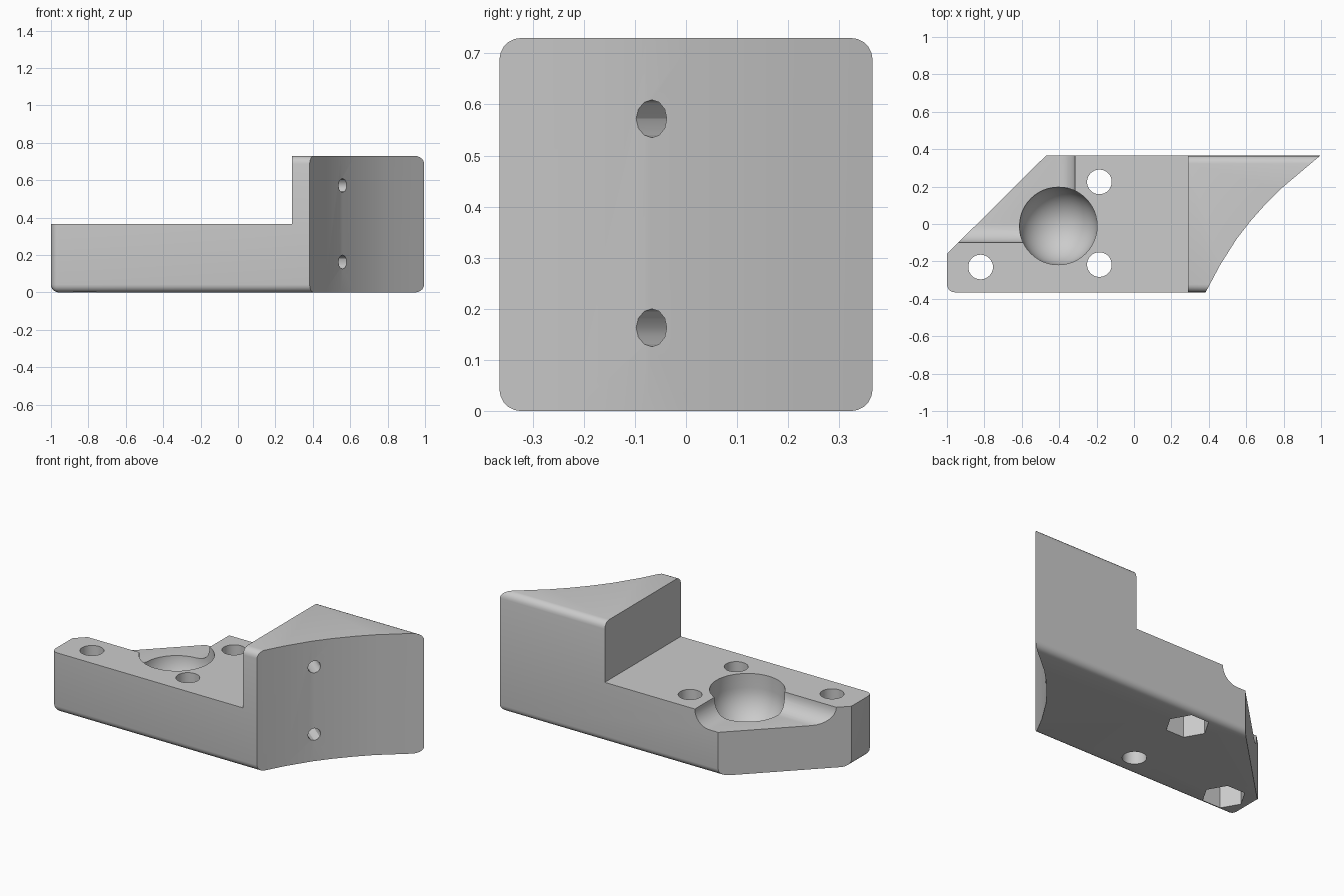
import bpy, bmesh, math
from mathutils import Vector, Matrix

if "Cube" in bpy.data.objects:
    bpy.data.objects.remove(bpy.data.objects["Cube"])

W = 0.365          # half depth, also height of the low block
H = 0.73           # tower height


def add_object(name, bm):
    bmesh.ops.recalc_face_normals(bm, faces=bm.faces[:])
    mesh = bpy.data.meshes.new(name)
    bm.to_mesh(mesh)
    bm.free()
    obj = bpy.data.objects.new(name, mesh)
    bpy.context.collection.objects.link(obj)
    return obj


def prism(points, direction):
    """Extrude a closed outline along a vector."""
    bm = bmesh.new()
    face = bm.faces.new([bm.verts.new(p) for p in points])
    ext = bmesh.ops.extrude_face_region(bm, geom=[face])
    verts = [v for v in ext["geom"] if isinstance(v, bmesh.types.BMVert)]
    bmesh.ops.translate(bm, verts=verts, vec=direction)
    bmesh.ops.recalc_face_normals(bm, faces=bm.faces[:])
    return bm


def round_edges(bm, test, radius, segments):
    edges = [e for e in bm.edges if test(e.verts[0].co, e.verts[1].co)]
    bmesh.ops.bevel(bm, geom=edges, offset=radius, offset_type='OFFSET',
                    segments=segments, profile=0.5, affect='EDGES',
                    clamp_overlap=False)


def rod(name, start, end, radius, sides):
    a, b = Vector(start), Vector(end)
    bm = bmesh.new()
    rot = (b - a).to_track_quat('Z', 'Y').to_matrix().to_4x4()
    bmesh.ops.create_cone(bm, cap_ends=True, segments=sides, radius1=radius,
                          radius2=radius, depth=(b - a).length,
                          matrix=Matrix.Translation((a + b) / 2) @ rot)
    return add_object(name, bm)


# L-shaped body with rounded long edges and rounded end edges
outline = [(-1, 0), (1.2, 0), (1.2, H), (0.29, H), (0.29, W), (-1, W)]
bm = prism([(x, -W, z) for x, z in outline], (0, 2 * W, 0))


def is_rounded(a, b):
    def both(i, v):
        return abs(a[i] - v) < 1e-4 and abs(b[i] - v) < 1e-4
    side = both(1, -W) or both(1, W)
    return ((side and (both(2, 0) or both(2, H)))
            or (both(0, -1) and (both(2, 0) or both(1, -W))))


round_edges(bm, is_rounded, 0.042, 5)
body = add_object("bracket_body", bm)

cutters = []

# Slanted left end
cutters.append(add_object("slant_cutter", prism(
    [(-1.2, -0.358, -0.1), (-0.27, 0.565, -0.1), (-1.2, 0.565, -0.1)], (0, 0, 1))))

# Hollow curved right face
curve = [(0.31, -0.495), (0.383, -W), (0.46, -0.22), (0.55, -0.078), (0.625, 0.018),
         (0.705, 0.108), (0.785, 0.188), (0.995, W), (1.11, 0.455),
         (1.5, 0.455), (1.5, -0.495)]
cutters.append(add_object("hollow_face_cutter", prism(
    [(x, y, -0.1) for x, y in curve], (0, 0, 1))))

# Shallow corner pocket with rounded lower edges
bm = prism([(-1.3, -0.1, 0.265), (-0.315, -0.1, 0.265),
            (-0.315, 0.6, 0.265), (-1.3, 0.6, 0.265)], (0, 0, 0.3))
round_edges(bm, lambda a, b: max(a.z, b.z) < 0.27 and
            (max(a.y, b.y) < 0 or min(a.x, b.x) > -0.4), 0.099, 8)
cutters.append(add_object("pocket_cutter", bm))

# Ball seat: half ball below, straight wall above
SEAT = (-0.405, -0.01, 0.28)
bm = bmesh.new()
bmesh.ops.create_uvsphere(bm, u_segments=48, v_segments=24, radius=0.208,
                          matrix=Matrix.Translation(SEAT))
for v in bm.verts:
    if v.co.z > SEAT[2] + 0.001:
        flat = Vector((v.co.x - SEAT[0], v.co.y - SEAT[1]))
        if flat.length > 0.02:
            flat = flat.normalized() * 0.208
            v.co.x, v.co.y = SEAT[0] + flat.x, SEAT[1] + flat.y
        v.co.z += 0.2
cutters.append(add_object("ball_seat_cutter", bm))

# Vertical bolt holes, two of them with nut recesses underneath
for i, (x, y, nut) in enumerate([(-0.82, -0.23, True), (-0.185, 0.225, True),
                                 (-0.185, -0.217, False)]):
    cutters.append(rod(f"bolt_hole_cutter_{i}", (x, y, -0.1), (x, y, 0.5), 0.066, 32))
    if nut:
        hexagon = [(x + 0.12 * math.cos(k * math.pi / 3),
                    y + 0.12 * math.sin(k * math.pi / 3), -0.1) for k in range(6)]
        cutters.append(add_object(f"nut_recess_cutter_{i}", prism(hexagon, (0, 0, 0.23))))

# Screw holes square to the hollow face
n = Vector((0.78, -0.63, 0)).normalized()
for i, z in enumerate((0.163, 0.572)):
    c = Vector((0.56, -0.068, z))
    cutters.append(rod(f"screw_hole_cutter_{i}", c - n * 0.2, c + n * 0.15, 0.037, 12))

# Apply the cuts
bpy.context.view_layer.objects.active = body
for c in cutters:
    c.hide_render = True
    mod = body.modifiers.new(c.name, 'BOOLEAN')
    mod.operation = 'DIFFERENCE'
    mod.solver = 'EXACT'
    mod.object = c
    bpy.ops.object.modifier_apply(modifier=mod.name)
for c in cutters:
    bpy.data.objects.remove(c)

# Plain grey finish
grey = bpy.data.materials.new("plain_grey")
grey.diffuse_color = (0.6, 0.6, 0.6, 1)
grey.use_nodes = True
grey.node_tree.nodes["Principled BSDF"].inputs["Base Color"].default_value = grey.diffuse_color
body.data.materials.clear()
body.data.materials.append(grey)

bpy.ops.object.select_all(action='DESELECT')
body.select_set(True)
bpy.ops.object.shade_smooth_by_angle(angle=math.radians(30))
